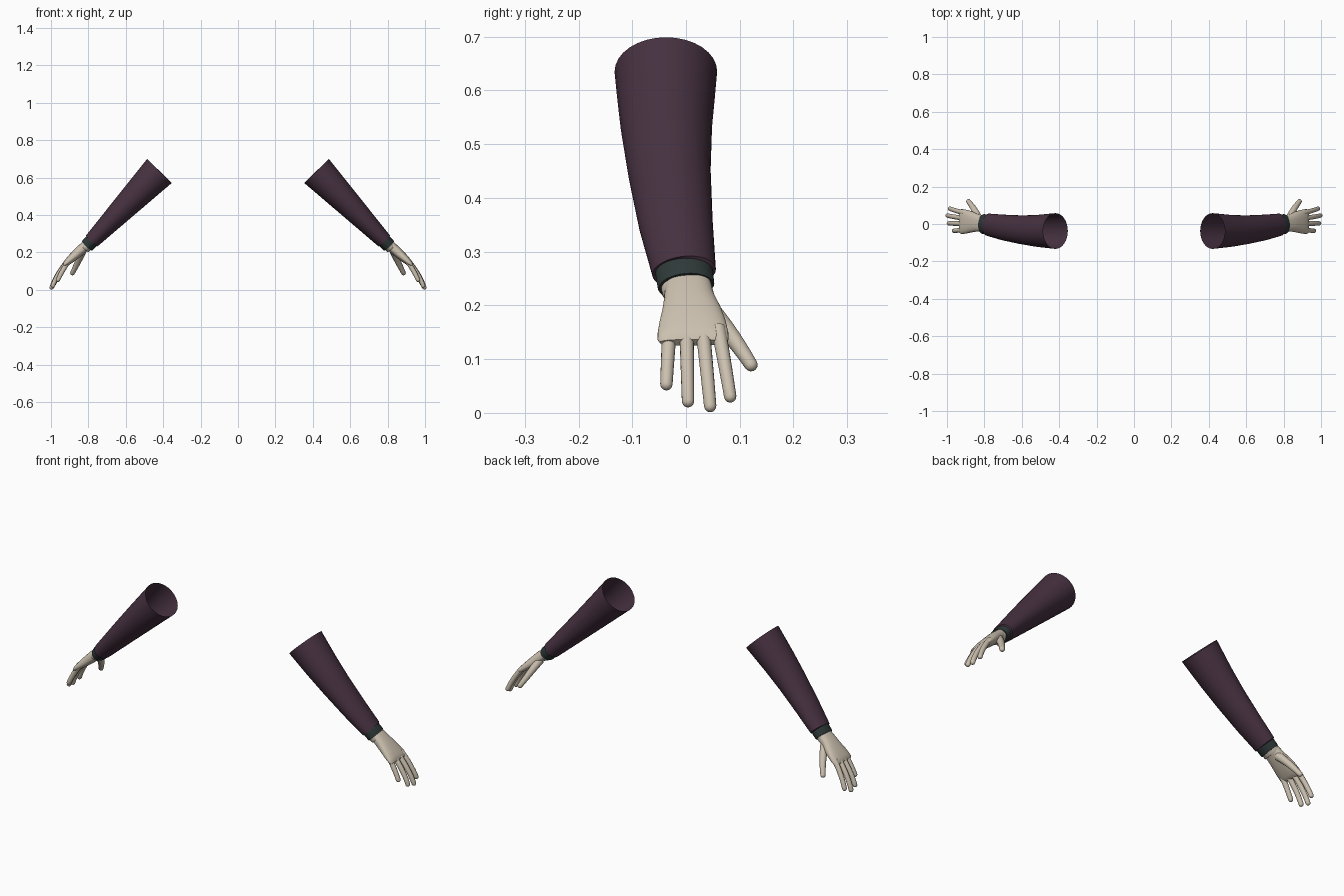
import bpy, bmesh, math
from mathutils import Vector

if "Cube" in bpy.data.objects:
    bpy.data.objects.remove(bpy.data.objects["Cube"])


def material(name, rgb):
    m = bpy.data.materials.new(name)
    m.diffuse_color = (*rgb, 1)
    m.use_nodes = True
    m.node_tree.nodes["Principled BSDF"].inputs["Base Color"].default_value = m.diffuse_color
    return m


PURPLE = material("dark purple cloth", (0.062, 0.031, 0.052))
GREEN = material("dark green cuff", (0.028, 0.041, 0.040))
CREAM = material("pale cream", (0.60, 0.53, 0.43))


def loft(name, stations, mat, side, segs=32, power=2.0, caps=(True, True)):
    """Skin oval rings; each station is (centre, half width, half thickness)."""
    bm = bmesh.new()
    rings = []
    n = len(stations)
    for i, (c, rw, rt) in enumerate(stations):
        a, b = stations[max(i - 1, 0)][0], stations[min(i + 1, n - 1)][0]
        tangent = (b - a).normalized()
        up = tangent.cross(Vector((0, 1, 0))).normalized()
        wide = up.cross(tangent)
        ring = []
        for k in range(segs):
            t = 2 * math.pi * k / segs
            cs, sn = math.cos(t), math.sin(t)
            u = math.copysign(abs(cs) ** (2 / power), cs) * rw
            v = math.copysign(abs(sn) ** (2 / power), sn) * rt
            p = c + wide * u + up * v
            ring.append(bm.verts.new((p.x * side, p.y, p.z)))
        rings.append(ring)
    for r0, r1 in zip(rings, rings[1:]):
        for k in range(segs):
            j = (k + 1) % segs
            quad = (r0[k], r0[j], r1[j], r1[k])
            bm.faces.new(quad if side < 0 else quad[::-1])
    for on, ring in zip(caps, (rings[0], rings[-1])):
        if on:
            bm.faces.new(ring)
    bmesh.ops.recalc_face_normals(bm, faces=bm.faces)
    me = bpy.data.meshes.new(name)
    bm.to_mesh(me)
    bm.free()
    me.materials.append(mat)
    ob = bpy.data.objects.new(name, me)
    bpy.context.collection.objects.link(ob)
    bpy.ops.object.select_all(action='DESELECT')
    ob.select_set(True)
    bpy.context.view_layer.objects.active = ob
    bpy.ops.object.shade_smooth_by_angle(angle=math.radians(40))
    return ob


def digit(name, base, bend, tip, r0, r1, side):
    """Curved finger that tapers from r0 to r1 and ends in a round tip."""
    base, bend, tip = Vector(base), Vector(bend), Vector(tip)
    end = tip - (tip - bend).normalized() * r1
    st = []
    for i in range(9):
        t = i / 8
        p = base * (1 - t) ** 2 + bend * 2 * t * (1 - t) + end * t * t
        r = r0 + (r1 - r0) * t
        st.append((p, r, r))
    for a in (25, 45, 65, 82):
        a = math.radians(a)
        st.append((end + (tip - end) * math.sin(a), r1 * math.cos(a), r1 * math.cos(a)))
    loft(name, st, CREAM, side, segs=16, caps=(False, True))


# Sleeve: position along arm, y centre, half width
SLEEVE = [(0, -.0375, .0955), (.14, -.0372, .0905), (.28, -.0365, .085),
          (.5, -.031, .077), (.76, -.019, .069), (1, -.0035, .0595)]
TOP, BOTTOM = Vector((.42, 0, .635)), Vector((.781, 0, .262))
AXIS = (BOTTOM - TOP).normalized()

# Palm: x, z, y centre, half width, half thickness
PALM = [(.812, .236, .004, .043, .027), (.84, .213, .006, .047, .027),
        (.865, .190, .010, .055, .025), (.89, .168, .012, .062, .022),
        (.912, .148, .013, .066, .018), (.924, .137, .013, .066, .014),
        (.930, .131, .013, .062, .008)]

# Fingers: name, base y, base z, tip x, tip y, tip z
FINGERS = [("little_finger", -.031, .150, .967, -.037, .043),
           ("ring_finger", .001, .154, .994, .004, .011),
           ("middle_finger", .031, .157, 1.0, .046, .002),
           ("index_finger", .060, .158, .988, .084, .020)]

for side, label in ((1, "left"), (-1, "right")):
    # Sleeve, open at the top, with a hem folded in around the cuff
    st = []
    for t, yc, rw in SLEEVE:
        p = TOP.lerp(BOTTOM, t)
        p.y = yc
        st.append((p, rw, .092 + (.0425 - .092) * t))
    last = st[-1][0]
    st.append((last + AXIS * .001, .050, .034))
    loft(label + "_sleeve", st, PURPLE, side, caps=(False, False))

    # Cuff band and wrist plug
    def tube(s):
        return last + AXIS * s + Vector((0, .004 * s / .04, 0))
    loft(label + "_cuff", [(tube(-.03), .054, .038), (tube(.034), .053, .0375),
                           (tube(.038), .051, .036)], GREEN, side)
    loft(label + "_wrist", [(tube(.02), .047, .031), (tube(.052), .046, .030),
                            (tube(.056), .043, .028)], CREAM, side)

    # Palm
    loft(label + "_palm", [(Vector((x, y, z)), w, h) for x, z, y, w, h in PALM],
         CREAM, side, power=2.5)

    # Fingers curl downward from the knuckles
    for name, y0, z0, x1, y1, z1 in FINGERS:
        bend = (x1 - .028, (y0 + y1) / 2, z1 * .55 + z0 * .45 + .012)
        digit(f"{label}_{name}", (.908, y0, z0), bend, (x1, y1, z1), .0135, .0115, side)

    # Thumb hangs below and behind the palm
    digit(label + "_thumb", (.832, .030, .205), (.850, .078, .158),
          (.890, .127, .080), .021, .0125, side)
